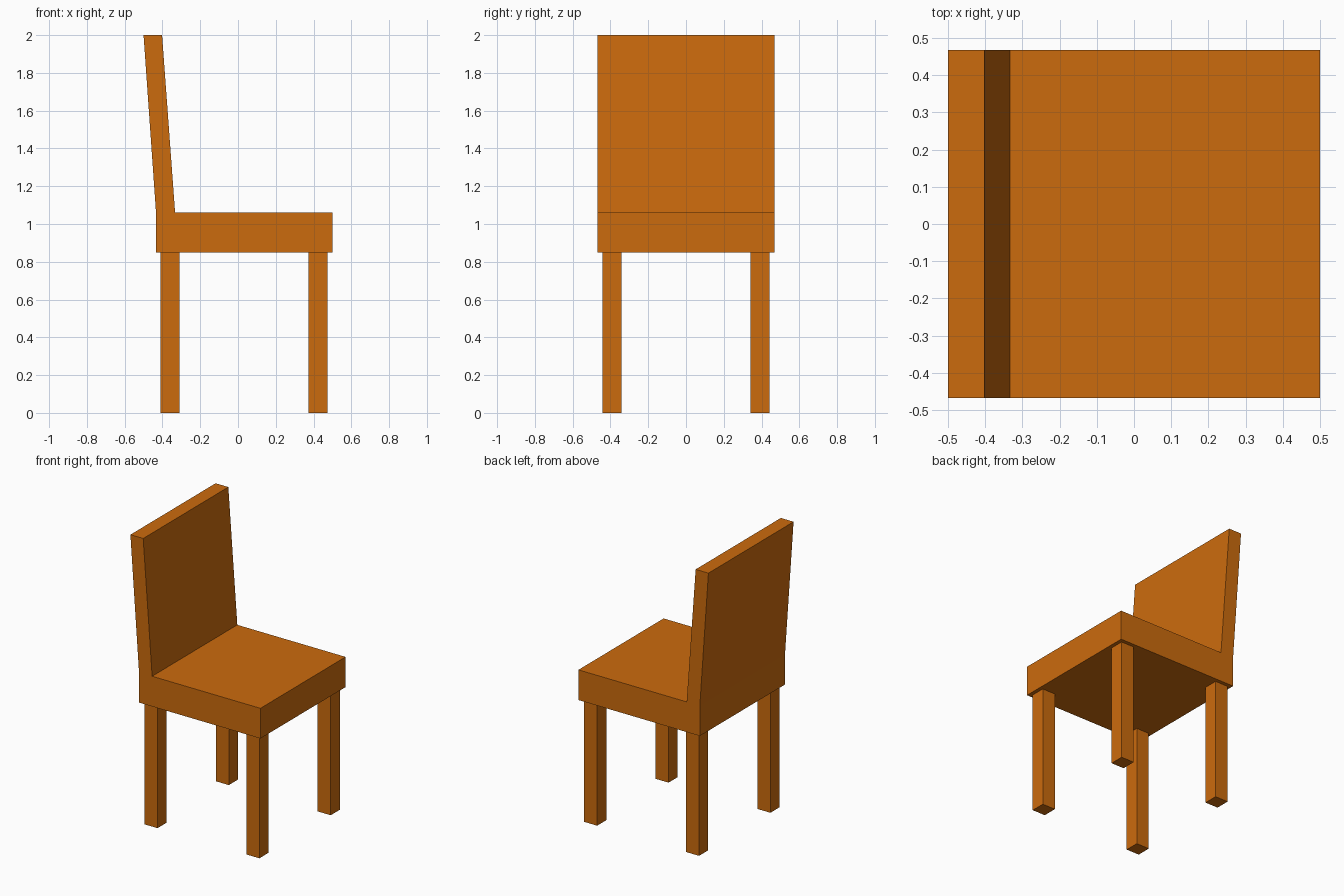
import bpy
import bmesh

cube = bpy.data.objects.get("Cube")
if cube:
    bpy.data.objects.remove(cube, do_unlink=True)

# Single orange wood colour
wood = bpy.data.materials.new("orange_wood")
wood.use_nodes = True
colour = (0.6, 0.146, 0.004, 1)
wood.diffuse_color = colour
wood.node_tree.nodes["Principled BSDF"].inputs["Base Color"].default_value = colour


def extrude_part(name, outline, direction):
    """Make a flat outline into a solid by extruding it along direction."""
    bm = bmesh.new()
    face = bm.faces.new([bm.verts.new(p) for p in outline])
    top = bmesh.ops.extrude_face_region(bm, geom=[face], use_keep_orig=True)["geom"]
    moved = [v for v in top if isinstance(v, bmesh.types.BMVert)]
    bmesh.ops.translate(bm, verts=moved, vec=direction)
    bmesh.ops.recalc_face_normals(bm, faces=bm.faces)
    mesh = bpy.data.meshes.new(name)
    bm.to_mesh(mesh)
    bm.free()
    mesh.materials.append(wood)
    obj = bpy.data.objects.new(name, mesh)
    bpy.context.collection.objects.link(obj)
    return obj


# Seat and leaning backrest: one side profile extruded across the width
half_width = 0.468
seat_bottom, seat_top = 0.85, 1.06
profile = [(-0.434, seat_bottom), (0.5, seat_bottom), (0.5, seat_top),
           (-0.333, seat_top), (-0.402, 2), (-0.5, 2), (-0.434, seat_top)]
extrude_part("seat_and_backrest", [(x, -half_width, z) for x, z in profile],
             (0, 2 * half_width, 0))

# Four square legs
r = 0.05
for end, cx in (("backrest", -0.36), ("seat_edge", 0.424)):
    for side, cy in (("near", -0.392), ("far", 0.392)):
        corners = [(cx - r, cy - r, 0), (cx + r, cy - r, 0),
                   (cx + r, cy + r, 0), (cx - r, cy + r, 0)]
        extrude_part(f"{end}_leg_{side}", corners, (0, 0, seat_bottom))
